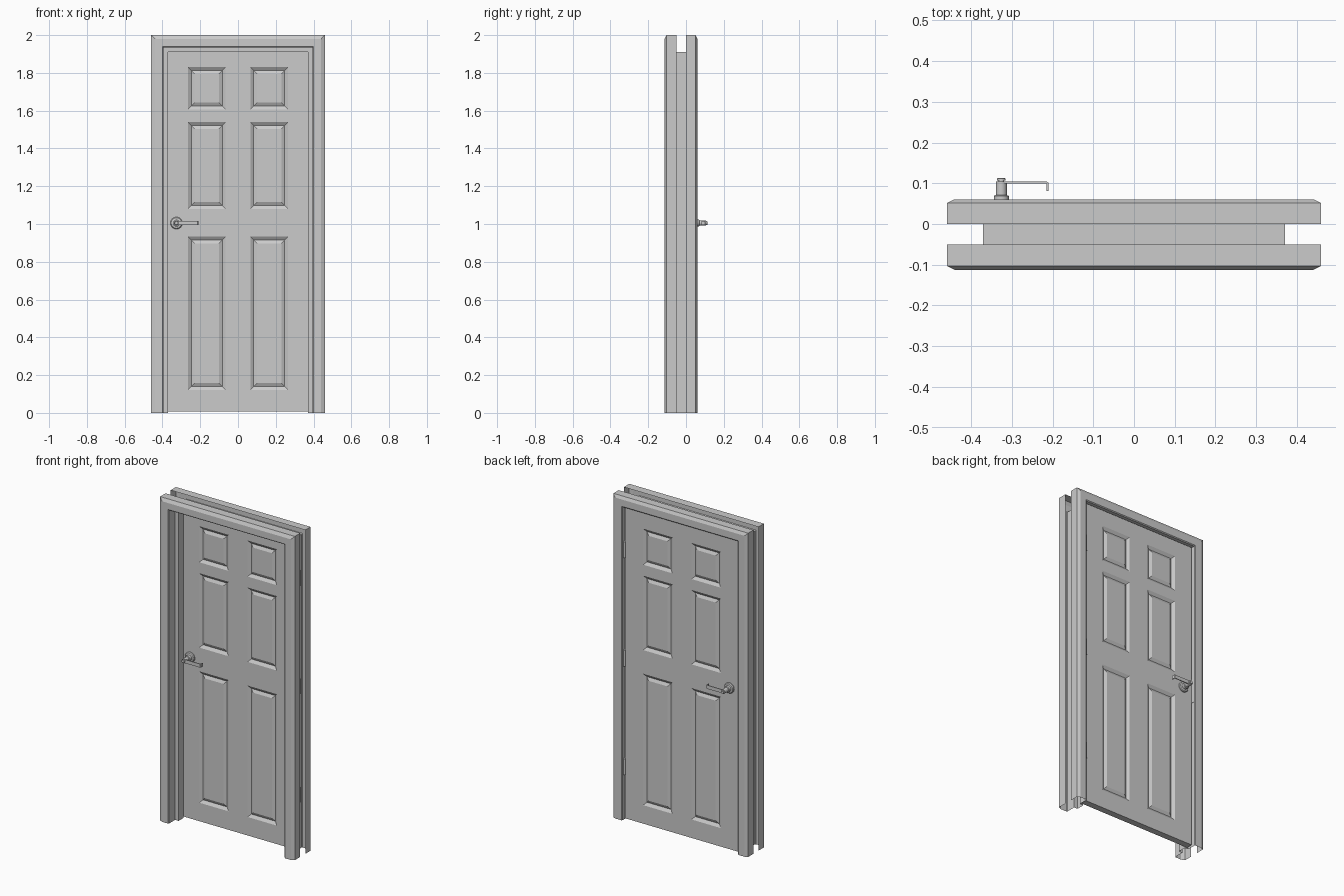
import bpy, bmesh, math
from mathutils import Matrix

if "Cube" in bpy.data.objects:
    bpy.data.objects.remove(bpy.data.objects["Cube"])

MID_Y = 0.02          # middle of the door leaf
HX, HZ = -0.326, 1.005  # handle axis


def finish(name, bm, smooth=False):
    bmesh.ops.recalc_face_normals(bm, faces=bm.faces)
    me = bpy.data.meshes.new(name)
    bm.to_mesh(me)
    bm.free()
    ob = bpy.data.objects.new(name, me)
    bpy.context.collection.objects.link(ob)
    if smooth:
        bpy.ops.object.select_all(action='DESELECT')
        ob.select_set(True)
        bpy.context.view_layer.objects.active = ob
        bpy.ops.object.shade_smooth_by_angle(angle=math.radians(35))
    return ob


def box(name, x0, x1, y0, y1, z0, z1):
    bm = bmesh.new()
    bmesh.ops.create_cube(bm, size=1, matrix=Matrix.Translation(
        ((x0 + x1) / 2, (y0 + y1) / 2, (z0 + z1) / 2)) @ Matrix.Diagonal((x1 - x0, y1 - y0, z1 - z0, 1)))
    return finish(name, bm)


# Frame: one open moulding profile (inset, depth) mitred round the opening
profile = [(0, -.05), (0, -.103), (.02, -.113), (.06, -.113), (.065, -.108), (.065, -.05),
           (.089, -.05), (.089, 0), (.065, 0), (.065, .055), (.06, .06),
           (.018, .06), (0, .051), (0, 0)]
bm = bmesh.new()
rows = []
for d, y in profile:
    w, h = 0.46 - d, 2 - d
    rows.append([bm.verts.new(p) for p in ((-w, y, 0), (-w, y, h), (w, y, h), (w, y, 0))])
for a, b in zip(rows, rows[1:]):
    for i in range(3):
        bm.faces.new((a[i], a[i + 1], b[i + 1], b[i]))
finish("door_frame", bm)

# Door leaf: grid slab with six raised-and-fielded panels on both faces
xs = [-.388, -.265, -.065, .065, .265, .388]
zs = [.008, .122, .934, 1.08, 1.54, 1.607, 1.83, 1.93]
bm = bmesh.new()
grid = [[bm.verts.new((x, 0.0, z)) for z in zs] for x in xs]
for i in range(len(xs) - 1):
    for j in range(len(zs) - 1):
        bm.faces.new((grid[i][j], grid[i + 1][j], grid[i + 1][j + 1], grid[i][j + 1]))
ext = bmesh.ops.extrude_face_region(bm, geom=bm.faces[:], use_keep_orig=True)
bmesh.ops.translate(bm, vec=(0, 2 * MID_Y, 0),
                    verts=[v for v in ext["geom"] if isinstance(v, bmesh.types.BMVert)])
bmesh.ops.recalc_face_normals(bm, faces=bm.faces)
panels = []
for f in bm.faces:
    c = f.calc_center_median()
    in_row = any(a < c.z < b for a, b in ((.122, .934), (1.08, 1.54), (1.607, 1.83)))
    if abs(f.normal.y) > .9 and .065 < abs(c.x) < .265 and in_row:
        panels.append(f)
for depth in (-.012, .009):
    bmesh.ops.inset_individual(bm, faces=panels, thickness=.018, depth=depth, use_even_offset=True)
finish("door_leaf", bm)


# Handles, mirrored to both sides of the leaf
def handle(side, s):
    def fy(y):
        return MID_Y + s * (y - MID_Y)

    # Rosette, neck and end cap as one turned shape
    turned = [(.032, .039), (.032, .046), (.028, .051), (.0185, .053), (.0185, .069), (.0135, .071),
              (.0135, .105), (.007, .105), (.007, .107), (.01, .107), (.01, .112), (.009, .113)]
    n = 24
    bm = bmesh.new()
    rings = [[bm.verts.new((HX + r * math.cos(2 * math.pi * k / n), fy(y),
                            HZ + r * math.sin(2 * math.pi * k / n))) for k in range(n)]
             for r, y in turned]
    for a, b in zip(rings, rings[1:]):
        for k in range(n):
            bm.faces.new((a[k], a[(k + 1) % n], b[(k + 1) % n], b[k]))
    bm.faces.new(rings[0])
    bm.faces.new(rings[-1])
    finish(side + "_handle_rosette", bm, True)

    # Flat lever with a returned tip
    path = [(HX, .104), (-.214, .104), (-.21, .101), (-.21, .081), (-.2145, .081), (-.2145, .099), (HX, .099)]
    bm = bmesh.new()
    face = bm.faces.new([bm.verts.new((x, fy(y), HZ - .011)) for x, y in path])
    ext = bmesh.ops.extrude_face_region(bm, geom=[face], use_keep_orig=True)
    bmesh.ops.translate(bm, vec=(0, 0, .022),
                        verts=[v for v in ext["geom"] if isinstance(v, bmesh.types.BMVert)])
    finish(side + "_handle_lever", bm)


handle("back", 1)
handle("front", -1)

# Hinges: barrel on the back right edge plus a leaf in the gap
for i, z in enumerate((.33, 1.0, 1.67), 1):
    bm = bmesh.new()
    bmesh.ops.create_cone(bm, cap_ends=True, segments=12, radius1=.007, radius2=.007, depth=.1,
                          matrix=Matrix.Translation((.389, .045, z)))
    finish(f"hinge_barrel_{i}", bm, True)
    box(f"hinge_leaf_{i}", .3885, .394, .005, .042, z - .05, z + .05)

# Strike plate on the latch side
box("strike_plate", -.3945, -.392, .005, .05, .93, 1.08)
